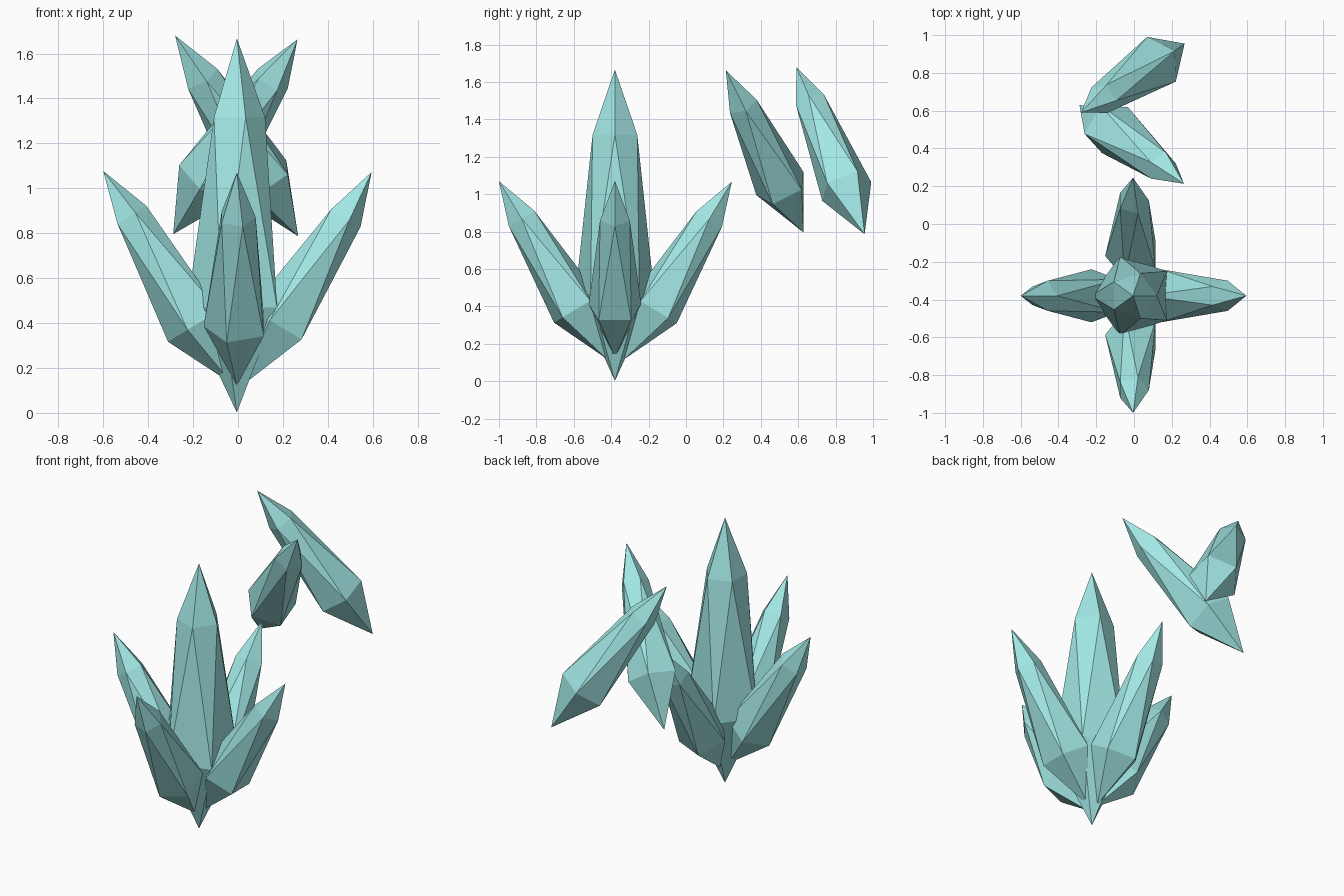
import bpy, bmesh
from math import radians, cos, sin, pi
from mathutils import Matrix, Vector

if "Cube" in bpy.data.objects:
    bpy.data.objects.remove(bpy.data.objects["Cube"])

mat = bpy.data.materials.new("teal_crystal")
mat.diffuse_color = (0.36, 0.80, 0.78, 1)
mat.use_nodes = True
mat.node_tree.nodes["Principled BSDF"].inputs["Base Color"].default_value = mat.diffuse_color


def crystal(name, tip, length, tilt_x=0, tilt_y=0, spin=0):
    """Stretched, tapered icosahedron whose upper point sits at tip."""
    low_r, high_r = 0.133 * length, 0.0755 * length
    bm = bmesh.new()
    bottom = bm.verts.new((0, 0, -length))
    top = bm.verts.new((0, 0, 0))

    def ring(r, z, offset):
        angles = [offset + i * 2 * pi / 5 for i in range(5)]
        return [bm.verts.new((r * cos(a), r * sin(a), z)) for a in angles]

    low = ring(low_r, -0.72 * length, pi / 5)
    high = ring(high_r, -0.21 * length, 0)
    for i in range(5):
        j = (i + 1) % 5
        bm.faces.new((bottom, low[j], low[i]))
        bm.faces.new((high[i], low[i], high[j]))
        bm.faces.new((low[i], low[j], high[j]))
        bm.faces.new((high[i], high[j], top))
    rot = (Matrix.Rotation(tilt_y, 4, 'Y') @ Matrix.Rotation(tilt_x, 4, 'X')
           @ Matrix.Rotation(radians(spin), 4, 'Z'))
    bm.transform(Matrix.Translation(Vector(tip)) @ rot)
    bmesh.ops.recalc_face_normals(bm, faces=bm.faces)
    mesh = bpy.data.meshes.new(name)
    bm.to_mesh(mesh)
    bm.free()
    mesh.materials.append(mat)
    obj = bpy.data.objects.new(name, mesh)
    bpy.context.collection.objects.link(obj)


BIG, SMALL, LEAN = 1.665, 1.11, 0.545

# Upright centre crystal
crystal("centre_crystal", (-0.005, -0.38, 1.667), BIG)
# Four leaning crystals around it
crystal("left_crystal", (-0.60, -0.38, 1.077), SMALL, tilt_y=-LEAN)
crystal("right_crystal", (0.595, -0.38, 1.072), SMALL, tilt_y=LEAN)
crystal("front_crystal", (-0.005, -1.0, 1.07), SMALL, tilt_x=LEAN)
crystal("back_crystal", (-0.005, 0.245, 1.067), SMALL, tilt_x=-LEAN)
# Two loose floating crystals behind
crystal("floating_crystal_rear", (-0.28, 0.59, 1.68), SMALL, 0.335, -0.55, -9)
crystal("floating_crystal_near", (0.265, 0.213, 1.663), SMALL, 0.384, 0.568, 15)
